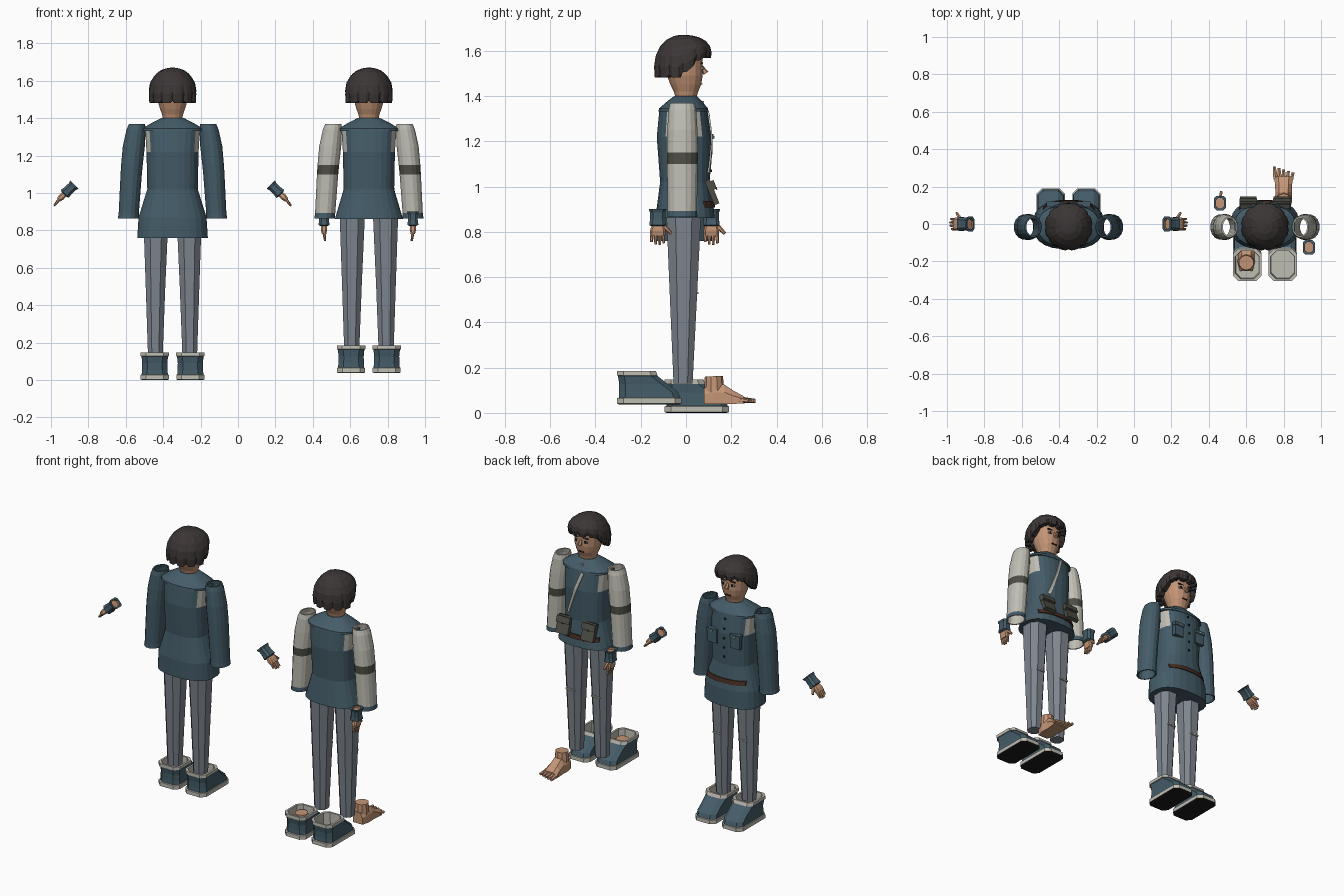
import bpy, bmesh, math
from mathutils import Vector, Matrix

if "Cube" in bpy.data.objects:
    bpy.data.objects.remove(bpy.data.objects["Cube"])


def material(name, r, g, b):
    m = bpy.data.materials.new(name)
    m.use_nodes = True
    m.diffuse_color = (r, g, b, 1)
    m.node_tree.nodes["Principled BSDF"].inputs["Base Color"].default_value = (r, g, b, 1)
    return m


TEAL = material("teal cloth", .058, .107, .138)
GREY = material("grey trousers", .205, .235, .27)
CREAM = material("cream", .52, .51, .45)
SKIN = material("skin", .55, .30, .18)
HAIR = material("dark hair", .045, .036, .036)
OLIVE = material("olive leather", .075, .075, .06)
BLACK = material("black sole", .012, .011, .01)
BROWN = material("brown belt", .06, .026, .017)


def finish(name, bm, mats, matrix=None):
    bmesh.ops.recalc_face_normals(bm, faces=bm.faces)
    if matrix:
        bm.transform(matrix)
    me = bpy.data.meshes.new(name)
    bm.to_mesh(me)
    bm.free()
    for m in mats:
        me.materials.append(m)
    ob = bpy.data.objects.new(name, me)
    bpy.context.collection.objects.link(ob)
    return ob


def oval(cx, hw, y0, y1, z, n=16, p=.8):
    """Rounded cross-section spanning y0 to y1."""
    def s(v):
        return math.copysign(abs(v) ** p, v)
    angles = [2 * math.pi * (i + .5) / n for i in range(n)]
    return [Vector((cx + hw * s(math.cos(a)), (y0 + y1) / 2 + (y1 - y0) / 2 * s(math.sin(a)), z)) for a in angles]


def chamfered(cx, hw, y0, y1, z, c):
    """Rectangle with cut corners."""
    x0, x1 = cx - hw, cx + hw
    pts = [(x0 + c, y0), (x1 - c, y0), (x1, y0 + c), (x1, y1 - c),
           (x1 - c, y1), (x0 + c, y1), (x0, y1 - c), (x0, y0 + c)]
    return [Vector((x, y, z)) for x, y in pts]


def loft(name, rings, mats, bands=None, caps=(True, True), matrix=None, rule=None):
    bm = bmesh.new()
    rows = [[bm.verts.new(p) for p in r] for r in rings]
    n = len(rows[0])
    for k in range(len(rows) - 1):
        for i in range(n):
            j = (i + 1) % n
            f = bm.faces.new((rows[k][i], rows[k][j], rows[k + 1][j], rows[k + 1][i]))
            f.material_index = bands[k] if bands else 0
            if rule:
                f.material_index = rule(f.calc_center_median())
    for use, row, band in ((caps[0], rows[0], 0), (caps[1], rows[-1], -1)):
        if use:
            bm.faces.new(row).material_index = bands[band] if bands else 0
    return finish(name, bm, mats, matrix)


def box(name, centre, size, mat, tilt=0):
    bm = bmesh.new()
    bmesh.ops.create_cube(bm, size=1)
    bm.transform(Matrix.Translation(centre) @ Matrix.Rotation(tilt, 4, 'X') @ Matrix.Diagonal((*size, 1)))
    return finish(name, bm, [mat])


def rod(name, a, b, r0, r1, mat, matrix=None, n=8):
    a, b = Vector(a), Vector(b)
    bm = bmesh.new()
    bmesh.ops.create_cone(bm, cap_ends=True, segments=n, radius1=r0, radius2=r1, depth=(b - a).length)
    bm.transform(Matrix.Translation((a + b) / 2) @ (b - a).to_track_quat('Z', 'Y').to_matrix().to_4x4())
    return finish(name, bm, [mat], matrix)


# Jacket shape: height, half width, back y, front y
BODY = [(.76, .19, -.135, .13), (.87, .183, -.135, .128), (1.02, .136, -.115, .107),
        (1.22, .14, -.13, .112), (1.34, .148, -.118, .095)]


def body_at(z):
    for a, b in zip(BODY, BODY[1:]):
        if z <= b[0]:
            t = (z - a[0]) / (b[0] - a[0])
            return [u + (v - u) * t for u, v in zip(a, b)][1:]
    return BODY[-1][1:]


def front_y(dx, z):
    hw, y0, y1 = body_at(z)
    c = min(1, abs(dx) / hw) ** (1 / .8)
    return (y0 + y1) / 2 + (y1 - y0) / 2 * math.sqrt(1 - c * c) ** .8


def ribbon(name, X, path, half, mat):
    """Thin strip around the jacket front; half is its half-width vector (x, z)."""
    rings = []
    for x, z in path:
        a, b = [(x + s * half[0], z + s * half[1]) for s in (-1, 1)]
        rings.append([Vector((X + u, front_y(u, w) + d, w))
                      for (u, w), d in ((a, -.002), (a, .006), (b, .006), (b, -.002))])
    return loft(name, rings, [mat])


def head(X):
    shape = [(1.385, .05, -.045, .045), (1.42, .057, -.055, .055), (1.45, .068, -.07, .068),
             (1.49, .08, -.085, .075), (1.56, .085, -.09, .075), (1.62, .075, -.08, .06)]
    loft("head", [oval(X, w, a, b, z, 16, .9) for z, w, a, b in shape], [SKIN])
    rod("nose", (X, .066, 1.535), (X, .088, 1.5), .006, .013, SKIN, n=6)
    box("mouth", (X, .07, 1.453), (.036, .008, .006), BROWN)
    for s in (-1, 1):
        box("eye_white", (X + s * .033, .07, 1.522), (.026, .009, .012), CREAM)
        box("pupil", (X + s * .033, .074, 1.522), (.012, .008, .013), BLACK)
        box("eyebrow", (X + s * .034, .071, 1.545), (.034, .009, .007), HAIR)
    # Bowl-cut hair with scalloped strands, raised over the face
    n, rings = 48, []
    for t, r in ((0, .088), (0, .122), (.25, .126), (.5, .12), (.72, .1), (.88, .072), (.97, .04), (1, .012)):
        ring = []
        for i in range(n):
            a = 2 * math.pi * i / n
            lift = max(0, min(1, (math.sin(a) + .1) / .8))
            strand = (-1 if i % 4 == 0 else .6) * (1 - t)
            base = 1.482 + .085 * lift + (.012 if i % 4 == 0 else 0)
            rr = r + (.005 * strand if r > .1 else 0)
            ring.append(Vector((X + rr * math.cos(a), -.014 + rr * math.sin(a), base + (1.67 - base) * t)))
        rings.append(ring)
    loft("hair", rings, [HAIR], caps=(False, True))


def arm(X, s, cloth, banded):
    # Open sleeve with a thin lining
    shape = [(.865, .236, .057, .068), (.892, .234, .055, .066), (1.1, .221, .058, .069),
             (1.15, .217, .059, .07), (1.25, .207, .06, .068), (1.34, .195, .052, .062), (1.37, .19, .044, .055)]
    outer = [oval(X + s * c, w, -.016 - d, -.016 + d, z, 16, 1) for z, c, w, d in shape]
    inner = [oval(X + s * c, w - .008, -.008 - d, -.024 + d, z, 16, 1) for z, c, w, d in reversed(shape)]
    rings = outer + inner + outer[:1]
    bands = [1, 0, 2 if banded else 0] + [0] * (len(rings) - 4)
    loft("sleeve", rings, [cloth, TEAL, OLIVE], bands, (False, False))


def shoe(X, Y, Z):
    shape = [(0, .068, .01, .275), (.004, .075, 0, .285), (.028, .075, 0, .285), (.03, .07, .008, .28),
             (.055, .068, .01, .27), (.09, .067, .01, .225), (.127, .071, .004, .178),
             (.128, .076, 0, .18), (.148, .076, 0, .172), (.148, .064, .012, .16), (.04, .06, .016, .16)]
    rings = [chamfered(X, w, Y + a, Y + b, Z + z, .028) for z, w, a, b in shape]
    loft("shoe", rings, [TEAL, CREAM, BLACK], [2, 1, 1, 0, 0, 0, 1, 1, 1, 1])


def hand(place, s):
    # Cuff, palm, fingers hanging down and thumb pointing to +y
    cuff = [chamfered(0, w, -d, d, z, .013) for z, w, d in
            ((-.075, .02, .03), (-.07, .03, .037), (-.045, .026, .034), (-.015, .026, .034), (0, .032, .039),
             (0, .022, .028), (-.012, .022, .028))]
    loft("cuff", cuff, [TEAL, SKIN], [0, 0, 0, 0, 0, 1], matrix=place)
    loft("palm", [chamfered(0, w, -d, d, z, .008) for z, w, d in
                  ((-.118, .012, .033), (-.095, .017, .034), (-.06, .014, .024))], [SKIN], matrix=place)
    for i, length in enumerate((.035, .045, .047, .04)):
        y = -.025 + i * .0165
        rod("finger", (0, y, -.11), (-s * .006, y * 1.1, -.11 - length), .009, .006, SKIN, place, 6)
    rod("thumb", (0, .022, -.07), (-s * .006, .06, -.108), .012, .007, SKIN, place, 6)


def foot(X, Y, Z, s):
    place = Matrix.Translation((X, Y, Z))
    rod("ankle", (0, 0, .05), (0, -.002, .122), .045, .04, SKIN, place, 10)
    side = [(-.045, .034, 0, .07), (0, .046, 0, .085), (.045, .044, 0, .085), (.09, .046, 0, .055), (.13, .052, .002, .034)]
    rings = [[Vector((x, y, z)) for x, z in ((-w, lo), (w, lo), (w, (lo + hi) * .6), (w * .55, hi),
                                             (-w * .55, hi), (-w, (lo + hi) * .6))] for y, w, lo, hi in side]
    loft("bare_foot", rings, [SKIN], matrix=place)
    for i in range(5):
        x = s * (.042 - i * .021)
        rod("toe", (x, .115, .017), (x * 1.2, .182 - i * .008, .013), .015 - i * .001, .009, SKIN, place, 6)


def figure(X, hem, cloth, banded):
    head(X)
    # Jacket, with pale armholes
    heights = [hem] + [z for z, *_ in BODY if z > hem + .02]
    rings = [oval(X, *body_at(z), z, 24) for z in heights]
    loft("jacket", rings, [TEAL, CREAM],
         rule=lambda c: 1 if c.z > 1.22 and abs(c.x - X) > .125 else 0)
    yoke = [(1.332, .163, -.122, .1), (1.345, .163, -.12, .098), (1.375, .112, -.085, .072), (1.4, .063, -.052, .047)]
    loft("shoulder_yoke", [oval(X, w, a, b, z, 24) for z, w, a, b in yoke], [TEAL])
    ribbon("belt", X, [(i * .0275, .922) for i in range(-5, 6)], (0, .014), BROWN)
    for s in (-1, 1):
        arm(X, s, cloth, banded)
        # Trouser leg and knee seam
        leg = [(.13, .092, .042, -.058, .032), (.5, .091, .056, -.075, .052), (.88, .089, .072, -.092, .072)]
        loft("trouser_leg", [oval(X + s * c, w, a, b, z, 8, .85) for z, c, w, a, b in leg], [GREY])
        box("knee_seam", (X + s * .091, .052, .53), (.06, .008, .009), CREAM)


# Plain jacket figure
A = -.35
figure(A, .76, TEAL, False)
for s in (-1, 1):
    shoe(A + s * .095, -.095, 0)
    box("chest_pocket", (A + s * .082, .103, 1.185), (.066, .026, .085), TEAL)
    box("pocket_flap", (A + s * .082, .106, 1.222), (.072, .03, .022), TEAL)
    box("pocket_button", (A + s * .082, .122, 1.218), (.01, .006, .01), CREAM)
    turn = Matrix.Translation((A + s * .525, 0, 1.045)) @ Matrix.Rotation(-s * math.radians(46), 4, 'Y')
    hand(turn, s)
for i in range(5):
    z = 1.31 - i * .06
    box("button", (A, front_y(0, z) + .002, z), (.01, .008, .01), BLACK)

# Pale sleeve figure with loose boots and feet
B = .70
figure(B, .86, CREAM, True)
ribbon("chest_strap", B, [(-.03 + .02 * i, 1.33 - .054 * i) for i in range(6)], (.008, .003), CREAM)
box("collar_pin", (B - .01, .075, 1.372), (.014, .008, .014), CREAM)
for s in (-1, 1):
    shoe(B + s * .095, -.305, .037)
    box("belt_pouch", (B + s * .09, .115, .975), (.088, .024, .115), OLIVE, .38)
    box("pouch_flap", (B + s * .09, .116, 1.005), (.094, .028, .04), OLIVE, .38)
    box("pouch_stud", (B + s * .09, .134, .992), (.012, .006, .012), BROWN, .38)
hand(Matrix.Translation((B - .24, .112, .9)), -1)
hand(Matrix.Translation((B + .235, -.125, .9)), 1)
foot(B + .1, .125, .04, -1)
foot(B - .1, -.205, .045, 1)
